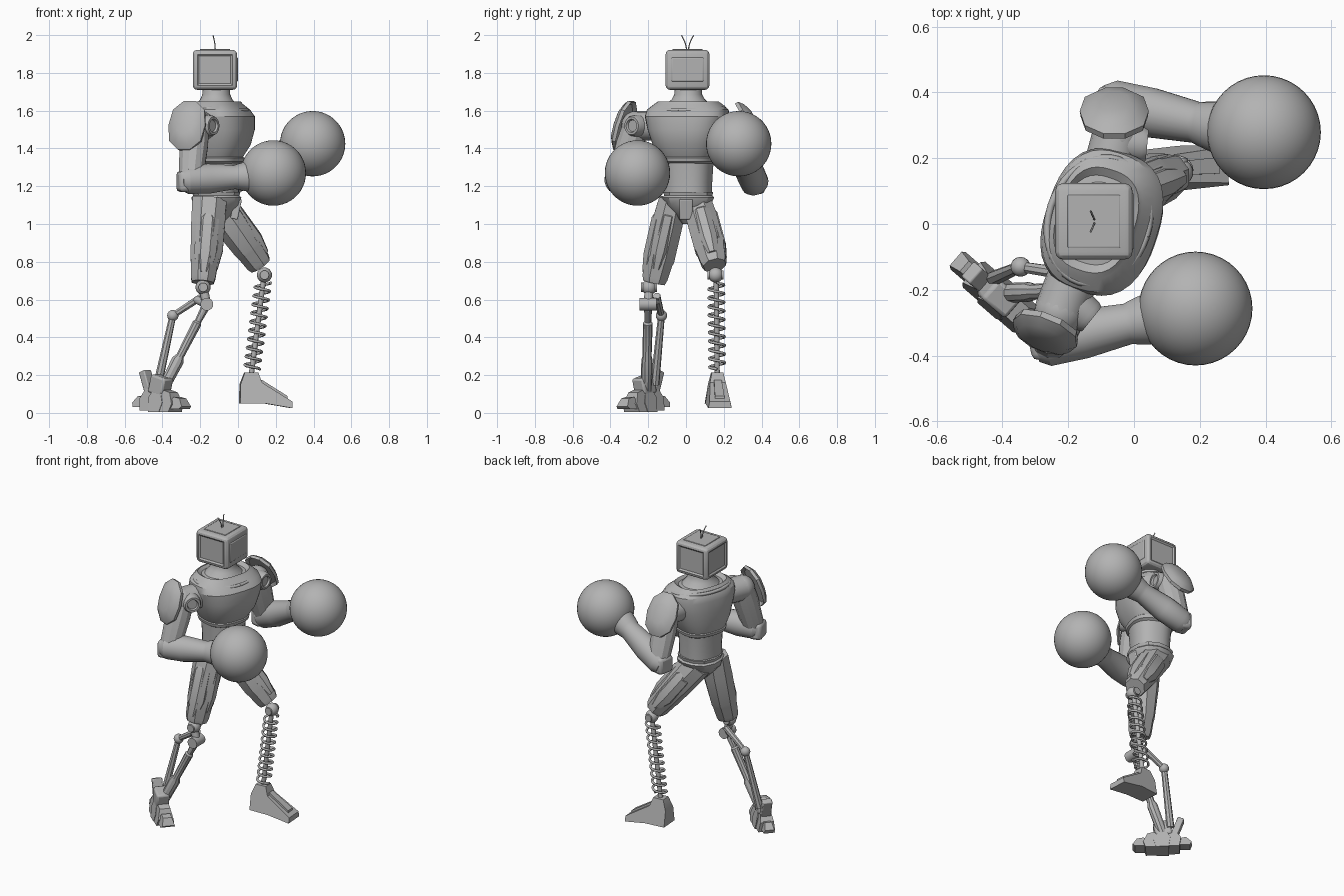
import bpy, bmesh, math
from mathutils import Vector, Matrix

cube = bpy.data.objects.get("Cube")
if cube:
    bpy.data.objects.remove(cube, do_unlink=True)

grey = bpy.data.materials.new("plain_grey")
grey.use_nodes = True
colour = (0.45, 0.45, 0.45, 1)
grey.diffuse_color = colour
grey.node_tree.nodes["Principled BSDF"].inputs["Base Color"].default_value = colour
parts = []


def finish(name, bm, bevel=0):
    bmesh.ops.recalc_face_normals(bm, faces=bm.faces)
    mesh = bpy.data.meshes.new(name)
    bm.to_mesh(mesh)
    bm.free()
    mesh.materials.append(grey)
    obj = bpy.data.objects.new(name, mesh)
    bpy.context.collection.objects.link(obj)
    if bevel:
        mod = obj.modifiers.new("bevel", 'BEVEL')
        mod.width, mod.segments = bevel, 2
    parts.append(obj)
    return obj


def loft(name, p0, p1, prof, sides=28, front=(1, 0, 0), power=2.0):
    """Rings (t, half depth, half width, optional forward shift) from p0 to p1."""
    p0, p1, front = Vector(p0), Vector(p1), Vector(front)
    w = (p1 - p0).normalized()
    u = (front - w * front.dot(w)).normalized()
    v = w.cross(u)
    bm = bmesh.new()
    rings = []
    for t, a, b, *shift in prof:
        c = p0.lerp(p1, t) + u * (shift[0] if shift else 0)
        ring = []
        for i in range(sides):
            ang = math.tau * (i + 0.5) / sides
            x, y = math.cos(ang), math.sin(ang)
            k = (abs(x) ** power + abs(y) ** power) ** (-1 / power)
            ring.append(bm.verts.new(c + u * (x * k * a) + v * (y * k * b)))
        rings.append(ring)
    for r, s in zip(rings, rings[1:]):
        for i in range(sides):
            j = (i + 1) % sides
            bm.faces.new((r[i], r[j], s[j], s[i]))
    bm.faces.new(rings[0][::-1])
    bm.faces.new(rings[-1])
    return finish(name, bm)


def rod(name, p0, p1, r0, r1=None, sides=16):
    r1 = r1 or r0
    return loft(name, p0, p1, [(0, r0, r0), (1, r1, r1)], sides, (0.3, 0.9, 0.2))


def ball(name, c, r, seg=20):
    bm = bmesh.new()
    bmesh.ops.create_uvsphere(bm, u_segments=seg, v_segments=seg // 2 + 2, radius=r,
                              matrix=Matrix.Translation(c))
    return finish(name, bm)


def block(name, c, size, heading=0, tilt=0, bevel=0.006):
    m = (Matrix.Translation(c) @ Matrix.Rotation(math.radians(heading), 4, 'Z')
         @ Matrix.Rotation(math.radians(tilt), 4, 'Y') @ Matrix.Diagonal((*size, 1)))
    bm = bmesh.new()
    bmesh.ops.create_cube(bm, size=1, matrix=m)
    return finish(name, bm, bevel)


def wedge(name, pts, origin, heading=0):
    """Side outline of (along, height, half width) spanned across its width."""
    m = Matrix.Translation(origin) @ Matrix.Rotation(math.radians(heading), 4, 'Z')
    bm = bmesh.new()
    a, b = [[bm.verts.new(m @ Vector((s, side * h, z))) for s, z, h in pts] for side in (-1, 1)]
    n = len(pts)
    bm.faces.new(a)
    bm.faces.new(b[::-1])
    for i in range(n):
        j = (i + 1) % n
        bm.faces.new((a[i], b[i], b[j], a[j]))
    return finish(name, bm)


def wire(name, pts, r):
    cu = bpy.data.curves.new(name, 'CURVE')
    cu.dimensions, cu.bevel_depth, cu.bevel_resolution = '3D', r, 1
    cu.use_fill_caps = True
    sp = cu.splines.new('POLY')
    sp.points.add(len(pts) - 1)
    for p, q in zip(sp.points, pts):
        p.co = (*q, 1)
    cu.materials.append(grey)
    bpy.context.collection.objects.link(bpy.data.objects.new(name, cu))


# Head: rounded box with shallow inset panels on sides and back
bm = bmesh.new()
bmesh.ops.create_cube(bm, size=1, matrix=Matrix.Translation((-0.122, 0.008, 1.816))
                      @ Matrix.Diagonal((0.235, 0.232, 0.212, 1)))
bmesh.ops.bevel(bm, geom=bm.edges[:], offset=0.024, segments=3, profile=0.5, affect='EDGES')
bm.normal_update()
panels = [f for f in bm.faces if f.calc_area() > 0.02
          and abs(f.normal.z) < 0.5 and f.normal.x < 0.5]
bmesh.ops.inset_individual(bm, faces=panels, thickness=0.014, depth=-0.008)
finish("head", bm)
block("screen", (-0.008, 0.008, 1.818), (0.016, 0.172, 0.128), bevel=0.006)
block("head_cap", (-0.122, 0.008, 1.922), (0.16, 0.16, 0.008), bevel=0.003)
for s, side in ((1, "left"), (-1, "right")):
    wire(side + "_antenna", [(-0.12 - 0.012 * k * k, 0.008 + s * (0.005 + 0.027 * k * k),
                             1.915 + 0.083 * k) for k in (0, 0.25, 0.5, 0.75, 1)], 0.003)

# Torso, turned toward the right, with a flatter back
yaw = math.radians(-18)
face = Vector((math.cos(yaw), math.sin(yaw), 0))
base, top = (-0.115, 0.012, 0), (-0.115, 0.012, 1)
loft("chest", base, top, [(1.31, .1, .115), (1.33, .135, .145), (1.35, .14, .15),
     (1.355, .135, .145), (1.42, .162, .18, .012), (1.5, .173, .205, .02),
     (1.57, .172, .222, .018), (1.605, .155, .215, .008), (1.635, .127, .18),
     (1.648, .118, .16), (1.63, .105, .135), (1.635, .08, .1)], 40, face, 2.6)
loft("neck", base, top, [(1.6, .13, .15), (1.635, .105, .115), (1.66, .085, .088),
     (1.685, .074, .074), (1.73, .07, .07)], 28, face)
loft("abdomen", base, top, [(1.13, .115, .125), (1.22, .115, .125), (1.34, .125, .132)],
     32, face, 2.4)
loft("pelvis", base, top, [(1.0, .03, .03), (1.05, .08, .07), (1.1, .125, .12),
     (1.14, .135, .14), (1.15, .125, .13), (1.17, .13, .135)], 12, (1, 0, 0), 2.4)
block("groin_plate", (-0.01, 0.0, 1.08), (0.04, 0.07, 0.11), 0, 12)
# Raised neckline that dips at the chest
side_dir = Vector((-face.y, face.x, 0))
ring = [math.tau * i / 40 for i in range(41)]
wire("neckline", [Vector(base) + face * (.008 + .152 * math.cos(t))
     + side_dir * .195 * math.sin(t) + Vector((0, 0, 1.613 - .012 * math.cos(t)))
     for t in ring], 0.011)

# Arms: shoulder, pad, upper arm, elbow, forearm and round glove
arms = {
    "right": dict(sh=(-.225, -.265, 1.52), el=(-.25, -.355, 1.235), wr=(.02, -.295, 1.25),
                  glove=(.187, -.257, 1.27), pad=(-.268, -.325, 1.52), n=(-.35, -.85, .3),
                  disc=(-.14, -.28, 1.52), dn=(.75, -.6, 0)),
    "left": dict(sh=(-.05, .265, 1.51), el=(-.05, .36, 1.225), wr=(.23, .3, 1.36),
                 glove=(.395, .279, 1.425), pad=(-.06, .335, 1.525), n=(.0, .87, .5),
                 disc=(.025, .24, 1.52), dn=(1, -.1, 0)),
}
for side, a in arms.items():
    sh, el, wr, n, dn = (Vector(a[k]) for k in ("sh", "el", "wr", "n", "dn"))
    core = Vector((-0.12, 0.01, 1.52))
    ball(side + "_shoulder", sh, 0.078)
    rod(side + "_shoulder_socket", core, sh, 0.078)
    d = Vector(a["disc"])
    dn.normalize()
    loft(side + "_shoulder_disc", d - dn * 0.06, d + dn * 0.015,
         [(0, .06, .06), (.8, .055, .055), (1, .048, .048), (1, .035, .035), (.85, .03, .03)],
         20, (0, 0, 1))
    loft(side + "_upper_arm", sh, el, [(0, .074, .072), (.35, .078, .076), (.8, .07, .068),
         (1, .066, .066)], 12)
    out = (el - wr).normalized()
    loft(side + "_forearm", el + out * 0.05, wr, [(0, .055, .055), (.1, .075, .075),
         (.45, .08, .076), (.88, .063, .063), (.93, .068, .068), (1.15, .085, .085)],
         24, (0, 0, 1))
    block(side + "_elbow_guard", el + Vector((-0.03, 0, -0.01)), (0.08, 0.11, 0.11),
          math.degrees(math.atan2(-out.y, -out.x)), 0, 0.02)
    ball(side + "_glove", Vector(a["glove"]), 0.173, 40)
    n.normalize()
    c = Vector(a["pad"])
    loft(side + "_shoulder_pad", c - n * 0.01, c + n * 0.045,
         [(.3, .12, .085), (0, .138, .102), (.35, .14, .105), (.75, .11, .08), (1, .06, .045)],
         10, (0, 0, 1), 2.4)

# Thighs: faceted, with raised plates
thighs = {"right": ((-.15, -.07, 1.13), (-.187, -.17, .69), (-.185, -.195, .665)),
          "left": ((-.125, .06, 1.12), (.12, .152, .78), (.14, .157, .73))}
for side, (hip, end, knee) in thighs.items():
    hip, end = Vector(hip), Vector(end)
    loft(side + "_thigh", hip, end, [(0, .095, .075), (.3, .09, .085), (.72, .078, .084),
         (.76, .074, .078), (.94, .068, .07), (1, .06, .06)], 8, (1, 0, 0), 2.6)
    out = Vector((0, -1 if side == "right" else 1, 0))
    for name, off, size in (("outer", out * 0.045, (.06, .045)),
                            ("front", Vector((.045, 0, .02)), (.05, .05))):
        loft(f"{side}_{name}_thigh_plate", hip.lerp(end, .15) + off, hip.lerp(end, .88) + off,
             [(0, .02, .03), (.12, *size), (.7, *size), (1, .03, .03)], 8, (1, 0, 0), 3)
    ball(side + "_knee", knee, 0.04)
    rod(side + "_knee_pin", Vector(knee) - out * 0.042, Vector(knee) + out * 0.042, 0.024)

# Left shin: spring around a rod, and a wedge foot
a, b = Vector((.137, .16, .72)), Vector((.07, .165, .2))
rod("left_shin_rod", a, b, 0.014)
turns, steps = 10, 18
wire("left_shin_spring", [a.lerp(b, .06 + .88 * i / (turns * steps)) + Vector((
     .041 * math.cos(math.tau * i / steps), .041 * math.sin(math.tau * i / steps), 0))
     for i in range(turns * steps + 1)], 0.0075)
wedge("left_foot", [(-.06, .05, .062), (-.06, .15, .045), (-.035, .215, .03), (.035, .215, .03),
      (.055, .16, .042), (.215, .06, .055), (.215, .025, .062), (.07, .05, .068)],
      (.07, .165, 0), 4)
wedge("left_foot_ridge", [(.03, .16, .02), (.055, .175, .02), (.19, .09, .025),
      (.19, .06, .025)], (.07, .165, 0), 4)

# Right shin: jointed linkage of two struts
ankle, hinge, link = Vector((-.4, -.21, .12)), Vector((-.165, -.2, .575)), Vector((-.345, -.13, .515))
rod("right_knee_stem", (-.185, -.195, .665), hinge, 0.024)
rod("right_hinge", hinge + Vector((0, -.045, 0)), hinge + Vector((0, .045, 0)), 0.034)
loft("right_front_strut", hinge, ankle, [(0, .025, .022), (.2, .018, .018), (.22, .026, .026),
     (.6, .022, .024), (.65, .035, .03), (1, .03, .03)], 10)
rod("right_link", (-.185, -.155, .62), link, 0.02, 0.017, 8)
rod("right_link_brace", hinge, (-.22, -.15, .6), 0.022)
ball("right_link_joint", link, 0.03)
rod("right_rear_strut", link, (-.425, -.165, .15), 0.018, 0.024, 8)

# Right foot: overlapping segments from heel to toe
foot, turn = Vector((-.41, -.22, 0)), -41
fwd = Vector((math.cos(math.radians(turn)), math.sin(math.radians(turn)), 0))
shapes = ((.09, .035, .03), (.13, .052, .012), (.135, .058, .005), (.12, .055, .005),
          (.085, .045, .02))
for i, (h, w, low) in enumerate(shapes):
    s = -.15 + i * .064
    wedge(f"right_foot_segment_{i}", [(s - .015, low, w), (s - .025, h * .6, w * .8),
          (s + .01, h, w * .6), (s + .05, h * .9, w * .6), (s + .075, h * .4, w * .85),
          (s + .06, low, w)], foot, turn)
block("right_heel_fin", foot - fwd * 0.09 + Vector((0, 0, .165)), (.04, .06, .12), turn, -20)
block("right_ankle", foot + Vector((0, 0, .145)), (.1, .08, .1), turn, 15, .012)

bpy.ops.object.select_all(action='DESELECT')
for o in parts:
    o.select_set(True)
bpy.context.view_layer.objects.active = parts[0]
bpy.ops.object.shade_smooth_by_angle(angle=math.radians(28))
